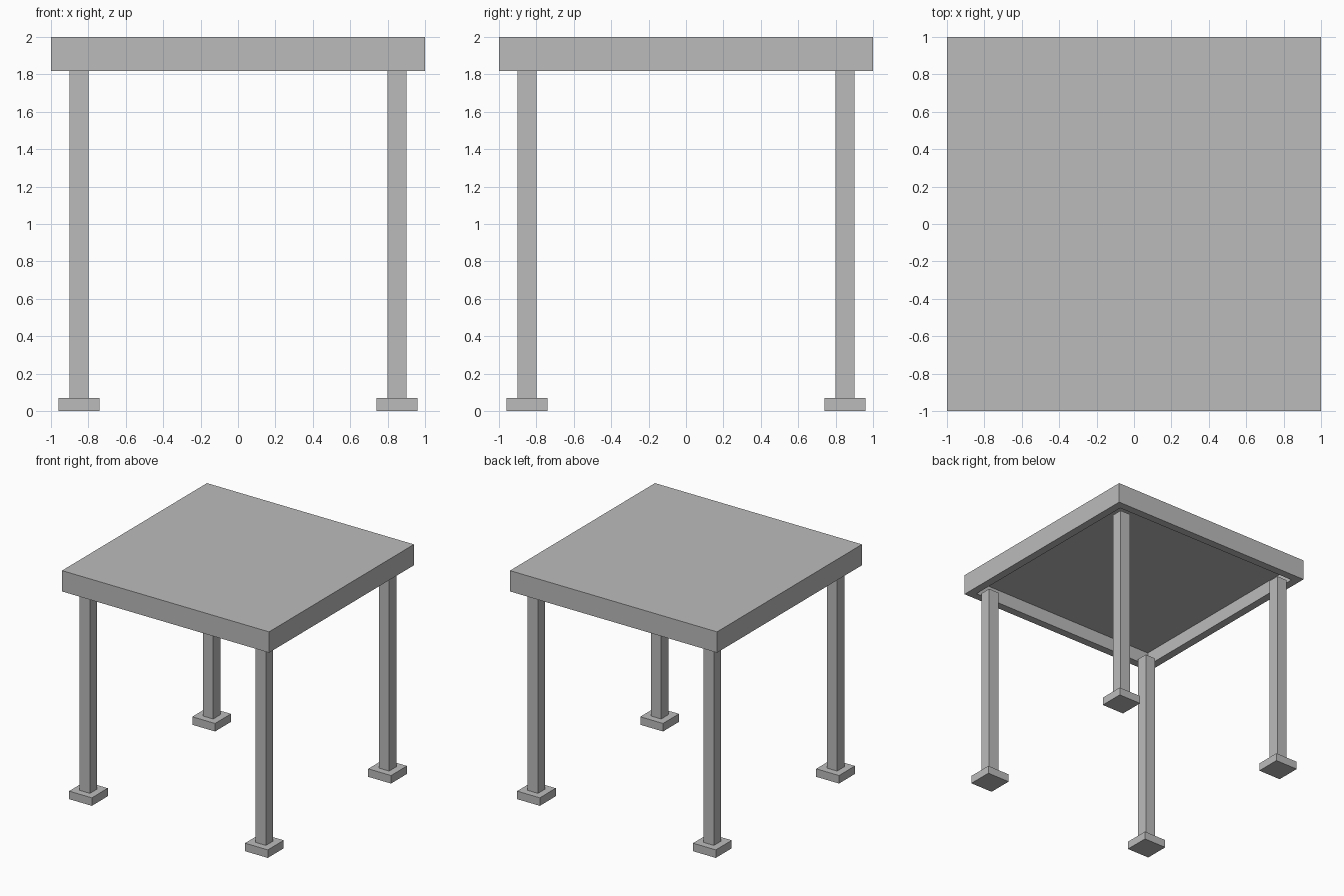
import bpy
import bmesh
from mathutils import Matrix

# Remove the default cube
if "Cube" in bpy.data.objects:
    bpy.data.objects.remove(bpy.data.objects["Cube"], do_unlink=True)

# Single grey material
GREY = (0.5, 0.5, 0.5, 1.0)
grey = bpy.data.materials.new("plain grey")
grey.use_nodes = True
grey.diffuse_color = GREY
for node in grey.node_tree.nodes:
    if node.type == 'BSDF_PRINCIPLED':
        node.inputs["Base Color"].default_value = GREY

FOOT_TOP = 0.07
SLAB_BOTTOM = 1.818
LEG_CENTRE = 0.85


def make_box(name, x, y, width, bottom, top, rim=0.0, recess=0.0):
    """Square box between two heights, optionally hollowed from below."""
    bm = bmesh.new()
    place = Matrix.Translation((x, y, (bottom + top) / 2))
    size = Matrix.Diagonal((width, width, top - bottom, 1.0))
    bmesh.ops.create_cube(bm, size=1.0, matrix=place @ size)
    if rim:
        bm.normal_update()
        under = min(bm.faces, key=lambda f: f.normal.z)
        bmesh.ops.inset_region(bm, faces=[under], thickness=rim)
        # Push the inner panel straight up with vertical walls
        walls = bmesh.ops.extrude_discrete_faces(bm, faces=[under])
        panel = walls["faces"][0]
        bmesh.ops.translate(bm, verts=panel.verts, vec=(0, 0, recess))
    mesh = bpy.data.meshes.new(name)
    bm.to_mesh(mesh)
    bm.free()
    mesh.materials.append(grey)
    obj = bpy.data.objects.new(name, mesh)
    bpy.context.collection.objects.link(obj)
    return obj


# Table top with a rim around a recessed underside
make_box("table_top", 0, 0, 2.0, SLAB_BOTTOM, 2.0, rim=0.1, recess=0.12)

# Four legs, each on a square foot
for depth_name, sy in (("front", -1), ("back", 1)):
    for side_name, sx in (("left", 1), ("right", -1)):
        x, y = sx * LEG_CENTRE, sy * LEG_CENTRE
        label = depth_name + "_" + side_name
        make_box(label + "_leg", x, y, 0.1, FOOT_TOP, SLAB_BOTTOM)
        make_box(label + "_foot", x, y, 0.22, 0.0, FOOT_TOP)
